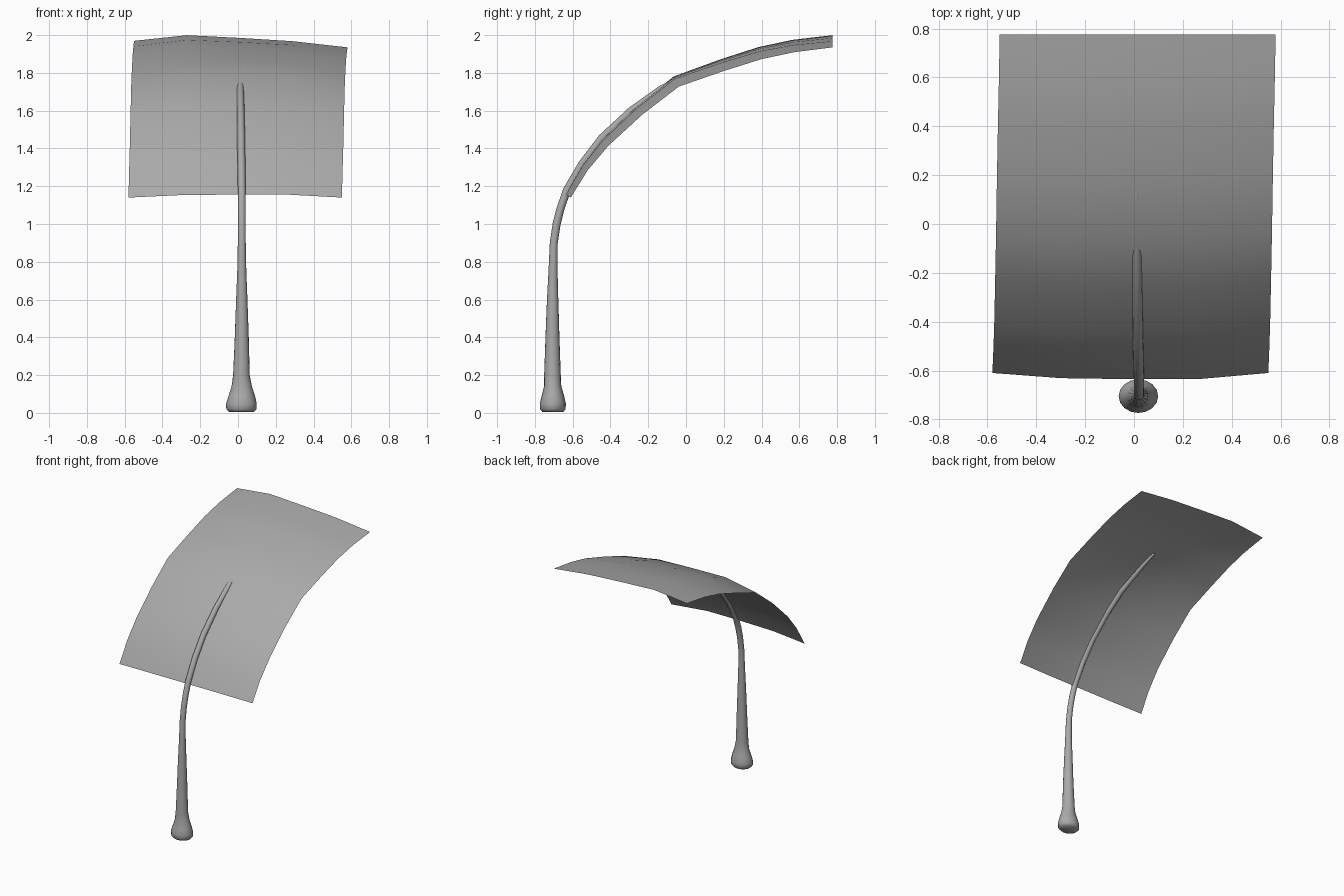
import bpy, bmesh, math
from mathutils import Vector

cube = bpy.data.objects.get("Cube")
if cube:
    bpy.data.objects.remove(cube, do_unlink=True)

# Single grey material
grey = bpy.data.materials.new("neutral grey")
grey.use_nodes = True
color = (0.4, 0.4, 0.4, 1)
grey.diffuse_color = color
bsdf = grey.node_tree.nodes["Principled BSDF"]
bsdf.inputs["Base Color"].default_value = color
bsdf.inputs["Roughness"].default_value = 0.6


def add_object(name, bm):
    mesh = bpy.data.meshes.new(name)
    bm.to_mesh(mesh)
    bm.free()
    mesh.materials.append(grey)
    for face in mesh.polygons:
        face.use_smooth = True
    obj = bpy.data.objects.new(name, mesh)
    bpy.context.collection.objects.link(obj)
    return obj


def bridge(bm, a, b, closed):
    count = len(a) if closed else len(a) - 1
    for i in range(count):
        j = (i + 1) % len(a)
        bm.faces.new((a[i], a[j], b[j], b[i]))


def normal_at(path, i):
    a, b = path[max(i - 1, 0)], path[min(i + 1, len(path) - 1)]
    tangent = (b - a).normalized()
    return Vector((0, -tangent.z, tangent.y))


# Stem: rings swept along a bending path, as (x, y, z, radius)
stem = [(.018, -.705, .005, .065), (.018, -.705, .02, .08), (.018, -.705, .05, .081),
        (.02, -.705, .09, .07), (.02, -.706, .14, .054), (.018, -.707, .2, .044),
        (.02, -.707, .4, .037), (.02, -.706, .6, .03), (.02, -.704, .75, .024),
        (.02, -.7, .9, .021), (.02, -.685, 1.0, .021), (.02, -.665, 1.08, .021),
        (.02, -.63, 1.18, .021), (.018, -.548, 1.32, .021), (.016, -.445, 1.455, .021),
        (.014, -.29, 1.6, .02), (.012, -.13, 1.715, .019), (.01, 0, 1.777, .017),
        (.01, .12, 1.828, .014), (.01, .21, 1.86, .01), (.01, .24, 1.87, .005)]
path = [Vector(p[:3]) for p in stem]
SIDES = 16
bm = bmesh.new()
rings = []
for i, center in enumerate(path):
    radius = stem[i][3]
    depth = radius * (.85 if center.z < .15 else 1)
    up = normal_at(path, i)
    ring = []
    for k in range(SIDES):
        a = math.tau * k / SIDES
        ring.append(bm.verts.new(center + Vector((radius * math.cos(a), 0, 0))
                                 + up * depth * math.sin(a)))
    if rings:
        bridge(bm, rings[-1], ring, True)
    rings.append(ring)
bm.faces.new(rings[0])
bm.faces.new(rings[-1])
bmesh.ops.recalc_face_normals(bm, faces=bm.faces)
add_object("stem", bm)

# Leaf: a thin bowed sheet, lifted along the normal column by column
edge = [Vector((0, y, z)) for y, z in
        [(-.61, 1.14), (-.52, 1.285), (-.41, 1.415), (-.23, 1.58), (-.037, 1.728),
         (.2, 1.81), (.4, 1.873), (.575, 1.91), (.77, 1.935)]]
columns = [(-.58, .0, .035), (-.3, .025, .065), (-.01, .03, .05),
           (.26, .03, .033), (.55, 0, 0)]
bm = bmesh.new()
previous = None
last = len(edge) - 1
for i, point in enumerate(edge):
    t = i / last
    row = []
    for x, low, high in columns:
        bow = low + (high - low) * t + (.015 * math.sin(math.pi * t) if low else 0)
        v = point + normal_at(edge, i) * bow
        v.x = x + .03 * t
        if i == last:
            v.y = .775
        row.append(bm.verts.new(v))
    if previous:
        bridge(bm, previous, row, False)
    previous = row
add_object("leaf", bm)
